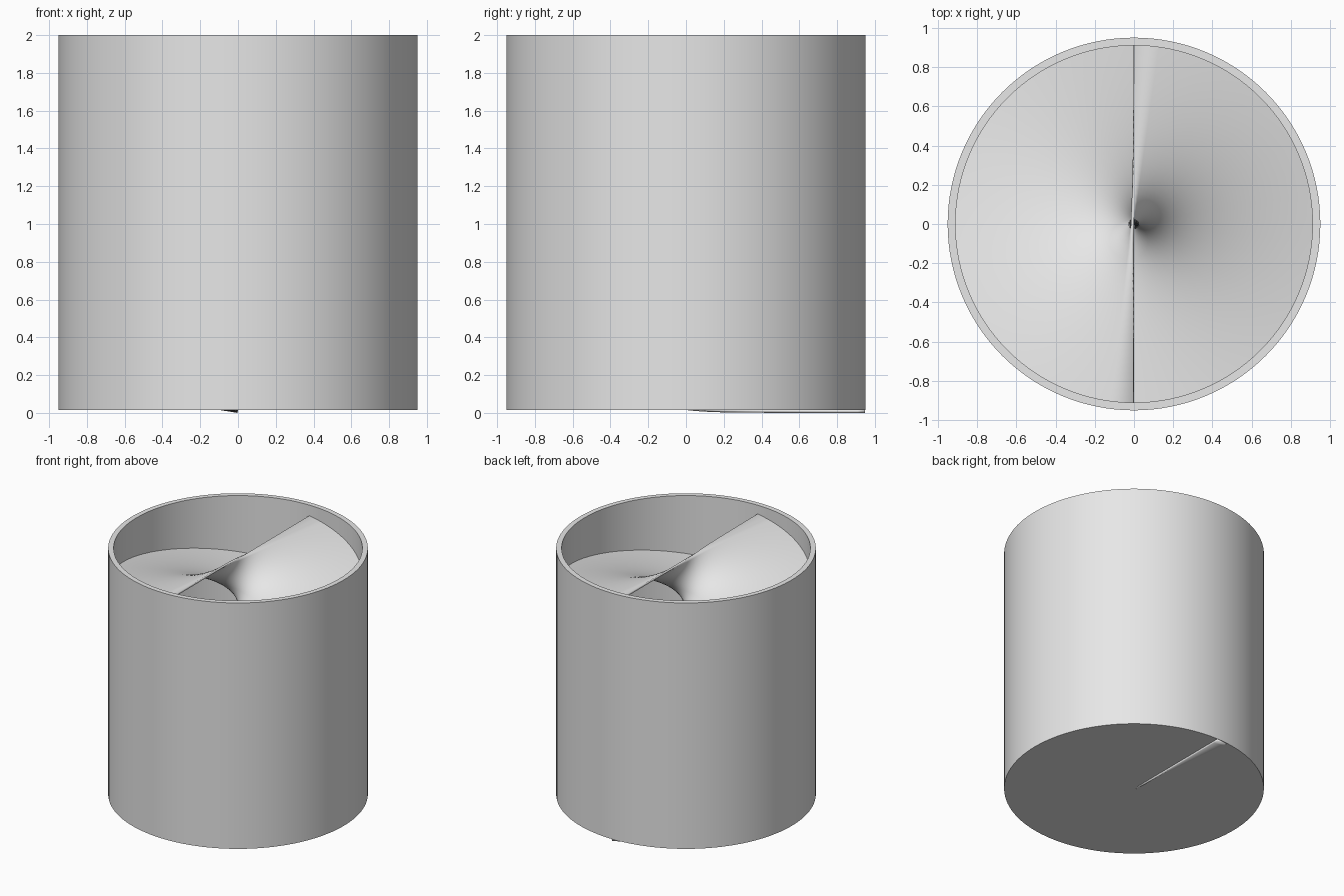
import bpy, bmesh, math

if "Cube" in bpy.data.objects:
    bpy.data.objects.remove(bpy.data.objects["Cube"])

R, BASE, TOP = 0.95, 0.015, 2.0      # tube radius, underside and rim height
WALL = 0.04
TURNS, PITCH = 2, 0.95               # blade winding
STEPS, RADIAL = 45, 48               # blade steps per turn, divisions across

grey = bpy.data.materials.new("light_grey")
grey.diffuse_color = (0.8, 0.8, 0.8, 1)
grey.use_nodes = True
grey.node_tree.nodes["Principled BSDF"].inputs["Base Color"].default_value = grey.diffuse_color


def add_object(name, bm):
    mesh = bpy.data.meshes.new(name)
    for f in bm.faces:
        f.smooth = True
    bm.to_mesh(mesh)
    bm.free()
    mesh.materials.append(grey)
    obj = bpy.data.objects.new(name, mesh)
    bpy.context.collection.objects.link(obj)
    return obj


# Tube: open-topped cup spun from a half profile
bm = bmesh.new()
profile = [(0, BASE), (R, BASE), (R, TOP), (R - WALL, TOP),
           (R - WALL, BASE + WALL), (0, BASE + WALL)]
pts = [bm.verts.new((r, 0, z)) for r, z in profile]
edges = [bm.edges.new(p) for p in zip(pts, pts[1:])]
bmesh.ops.spin(bm, geom=pts + edges, axis=(0, 0, 1), cent=(0, 0, 0),
               angle=math.tau, steps=128, use_duplicate=False)
bmesh.ops.remove_doubles(bm, verts=bm.verts, dist=1e-5)
bmesh.ops.recalc_face_normals(bm, faces=bm.faces)
tube = add_object("tube", bm)
bpy.context.view_layer.objects.active = tube
tube.select_set(True)
bpy.ops.object.shade_smooth_by_angle(angle=math.radians(30))

# Spiral blade: a full-width bar swept up the axis, then thickened
bm = bmesh.new()
rows = []
for j in range(TURNS * STEPS + 1):
    a = math.pi / 2 + math.tau * j / STEPS
    z = BASE + PITCH * j / STEPS
    row = []
    for i in range(RADIAL + 1):
        s = (R - 0.002) * (2 * i / RADIAL - 1)
        row.append(bm.verts.new((s * math.cos(a), s * math.sin(a), z)))
    rows.append(row)
for lo, hi in zip(rows, rows[1:]):
    for i in range(RADIAL):
        bm.faces.new((lo[i], lo[i + 1], hi[i + 1], hi[i]))
blade = add_object("spiral_blade", bm)
solid = blade.modifiers.new("thickness", 'SOLIDIFY')
solid.thickness = 0.0152
solid.offset = -1
